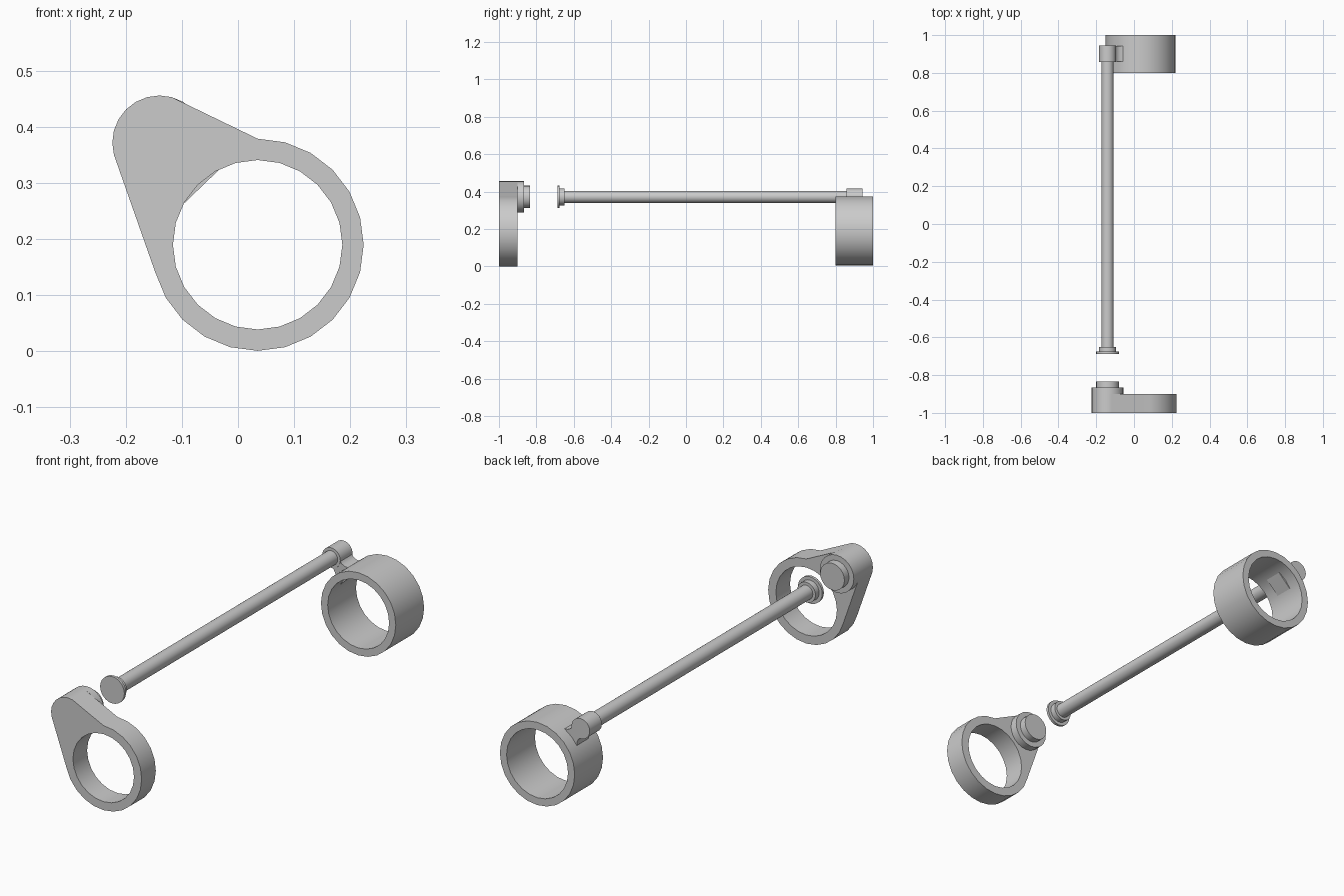
import bpy, bmesh
from math import radians, cos, sin
from mathutils import Vector

if "Cube" in bpy.data.objects:
    bpy.data.objects.remove(bpy.data.objects["Cube"])

RING = (0.035, 0.190)   # x, z of the collar axis
ROD = (-0.140, 0.372)   # x, z of the rod axis


def arc(c, r, a0=0, a1=345, step=15):
    return [(c[0] + r * cos(radians(a)), c[1] + r * sin(radians(a)))
            for a in range(a0, a1 + 1, step)]


def finish(name, bm):
    bmesh.ops.recalc_face_normals(bm, faces=bm.faces)
    me = bpy.data.meshes.new(name)
    bm.to_mesh(me)
    bm.free()
    ob = bpy.data.objects.new(name, me)
    bpy.context.collection.objects.link(ob)
    bpy.ops.object.select_all(action='DESELECT')
    ob.select_set(True)
    bpy.context.view_layer.objects.active = ob
    bpy.ops.object.shade_smooth_by_angle(angle=radians(32))
    return ob


def prism(name, outline, y0, y1, hole=None):
    """Extrude an x-z outline, optionally with a hole, along y."""
    bm = bmesh.new()
    edges = []
    for loop in [outline] + ([hole] if hole else []):
        vs = [bm.verts.new((x, y0, z)) for x, z in loop]
        edges += [bm.edges.new((vs[i - 1], vs[i])) for i in range(len(vs))]
    bmesh.ops.triangle_fill(bm, edges=edges, use_beauty=True, use_dissolve=False,
                            normal=(0, -1, 0))
    ext = bmesh.ops.extrude_face_region(bm, geom=bm.faces[:], use_keep_orig=True)
    moved = [g for g in ext['geom'] if isinstance(g, bmesh.types.BMVert)]
    bmesh.ops.translate(bm, verts=moved, vec=(0, y1 - y0, 0))
    return finish(name, bm)


def turned(name, profile, n=24):
    """Solid of (radius, y) steps around the rod axis."""
    bm = bmesh.new()
    rings = []
    for r, y in profile:
        rings.append([bm.verts.new((x, y, z)) for x, z in arc(ROD, r, 0, 345, 360 // n)])
    for a, b in zip(rings, rings[1:]):
        for i in range(n):
            bm.faces.new((a[i - 1], a[i], b[i], b[i - 1]))
    bm.faces.new(rings[0])
    bm.faces.new(rings[-1])
    return finish(name, bm)


# front collar: teardrop plate with a round opening
prism("front_collar", arc(ROD, 0.084, 75, 195) + arc(RING, 0.189, 195, 450),
      -1.0, -0.9, arc(RING, 0.151))

# raised boss and stub on the front collar
turned("front_boss", [(0.084, -0.9), (0.084, -0.865), (0.06, -0.865), (0.06, -0.833)])

# rear collar ring
prism("rear_collar", arc(RING, 0.185), 0.8, 1.0, arc(RING, 0.152))

# long rod with a stepped flange at its front end and a socket at the rear
turned("rod", [(0.06, -0.688), (0.06, -0.676), (0.045, -0.676), (0.045, -0.65),
               (0.032, -0.65), (0.032, 0.858), (0.045, 0.858), (0.045, 0.944)])

# waisted lug tying the rod socket to the rear collar
u = (Vector(ROD) - Vector(RING)).normalized()
v = Vector((u.y, -u.x))
side = [(0.144, 0.042), (0.18, 0.042), (0.192, 0.032), (0.207, 0.027),
        (0.222, 0.029), (0.24, 0.038)]
pts = side + [(d, -w) for d, w in reversed(side)]
prism("rear_lug", [tuple(Vector(RING) + u * d + v * w) for d, w in pts], 0.86, 0.942)
